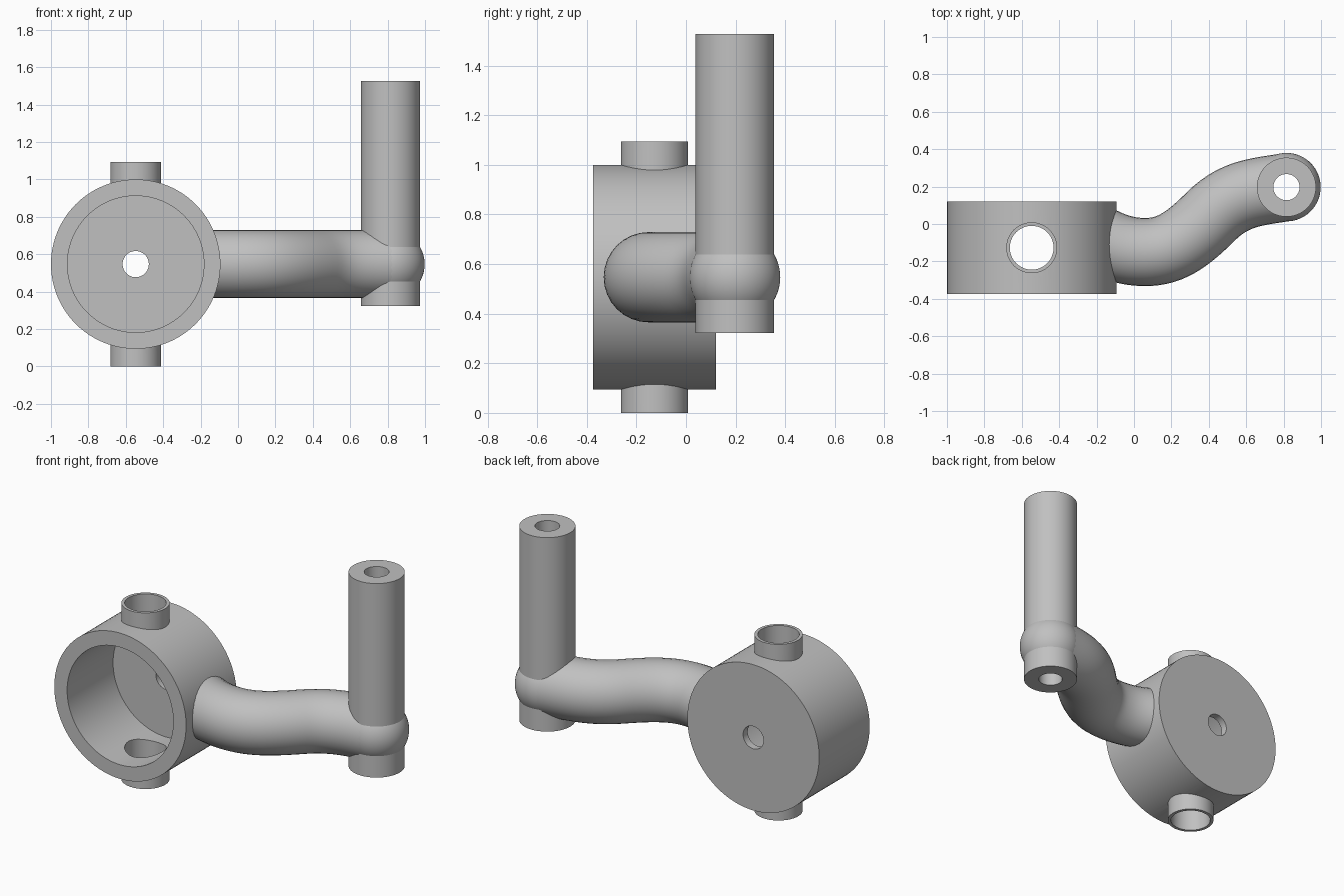
import bpy
import math
from mathutils import Vector

cube = bpy.data.objects.get("Cube")
if cube:
    bpy.data.objects.remove(cube, do_unlink=True)

# One plain grey
grey = bpy.data.materials.new("light grey")
grey.use_nodes = True
colour = (0.53, 0.53, 0.53, 1)
grey.diffuse_color = colour
grey.node_tree.nodes["Principled BSDF"].inputs["Base Color"].default_value = colour

DRUM = Vector((-0.547, -0.127, 0.547))   # drum centre
POST = Vector((0.815, 0.197, 0.547))     # post axis at arm height
DRUM_R, FRONT, BACK = 0.453, -0.375, 0.121
ARM_R = 0.182


def cylinder(name, radius, start, end, sides=96):
    start, end = Vector(start), Vector(end)
    axis = end - start
    bpy.ops.mesh.primitive_cylinder_add(vertices=sides, radius=radius, depth=axis.length,
                                        location=(start + end) / 2)
    obj = bpy.context.object
    obj.name = name
    obj.rotation_euler = axis.to_track_quat('Z', 'Y').to_euler()
    return obj


def along_y(name, radius, y0, y1):
    return cylinder(name, radius, (DRUM.x, y0, DRUM.z), (DRUM.x, y1, DRUM.z))


def upright(name, radius, centre, z0, z1):
    return cylinder(name, radius, (centre.x, centre.y, z0), (centre.x, centre.y, z1))


def cut(obj, *cutters):
    for cutter in cutters:
        cutter.hide_render = True
        mod = obj.modifiers.new("cut", 'BOOLEAN')
        mod.operation = 'DIFFERENCE'
        mod.solver = 'EXACT'
        mod.object = cutter
        bpy.ops.object.select_all(action='DESELECT')
        obj.select_set(True)
        bpy.context.view_layer.objects.active = obj
        bpy.ops.object.modifier_apply(modifier=mod.name)
        bpy.data.objects.remove(cutter, do_unlink=True)


def finish(obj):
    obj.data.materials.clear()
    obj.data.materials.append(grey)
    bpy.ops.object.select_all(action='DESELECT')
    obj.select_set(True)
    bpy.context.view_layer.objects.active = obj
    bpy.ops.object.shade_smooth_by_angle(angle=math.radians(30))


# Drum: open at the front, thin back wall with a centre hole, bored for the ports
drum = along_y("drum", DRUM_R, FRONT, BACK)
cut(drum, along_y("cavity", 0.365, FRONT - 0.1, BACK - 0.045),
    along_y("centre_hole", 0.07, FRONT, BACK + 0.1),
    upright("port_bore", 0.117, DRUM, -0.1, 1.2))
finish(drum)

# Short ports above and below, their inner ends buried in the drum wall
for name, z0, z1 in (("top_port", 0.8, 1.094), ("bottom_port", 0, 0.294)):
    port = upright(name, 0.136, DRUM, z0, z1)
    cut(port, upright("port_bore", 0.117, DRUM, -0.1, 1.2),
        along_y("drum_trim", 0.4, FRONT - 0.1, BACK + 0.1))
    finish(port)

# S-shaped arm swept along a level curve
path = bpy.data.curves.new("arm_path", 'CURVE')
path.dimensions = '3D'
path.bevel_depth = ARM_R
path.bevel_resolution = 14
path.resolution_u = 14
path.use_fill_caps = True
spline = path.splines.new('BEZIER')
points = ((-0.26, -0.045), (0.06, -0.15), (0.41, 0.04), (POST.x, POST.y))
tangents = ((0.1, -0.055), (0.13, 0), (0.13, 0.13), (0.15, 0.025))
spline.bezier_points.add(len(points) - 1)
for bp, (x, y), (tx, ty) in zip(spline.bezier_points, points, tangents):
    bp.handle_left_type = bp.handle_right_type = 'FREE'
    bp.co = (x, y, DRUM.z)
    bp.handle_left = (x - tx, y - ty, DRUM.z)
    bp.handle_right = (x + tx, y + ty, DRUM.z)
arm = bpy.data.objects.new("arm", path)
bpy.context.collection.objects.link(arm)
bpy.ops.object.select_all(action='DESELECT')
arm.select_set(True)
bpy.context.view_layer.objects.active = arm
bpy.ops.object.convert(target='MESH')
arm = bpy.context.object
# Weld the cap seams so the arm is a closed solid
weld = arm.modifiers.new("weld", 'WELD')
weld.merge_threshold = 0.0005
bpy.ops.object.modifier_apply(modifier=weld.name)
cut(arm, along_y("drum_trim", 0.41, FRONT - 0.3, BACK + 0.3),
    upright("post_trim", 0.11, POST, 0, 1.6))
finish(arm)

# Rounded arm end wrapping the post
bpy.ops.mesh.primitive_uv_sphere_add(segments=64, ring_count=32, radius=ARM_R + 0.001, location=POST)
ball = bpy.context.object
ball.name = "arm_end_ball"
cut(ball, upright("post_trim", 0.11, POST, 0, 1.6))
finish(ball)

# Upright hollow post
post = upright("post", 0.158, POST, 0.322, 1.527)
cut(post, upright("post_bore", 0.07, POST, 0.2, 1.7))
finish(post)
